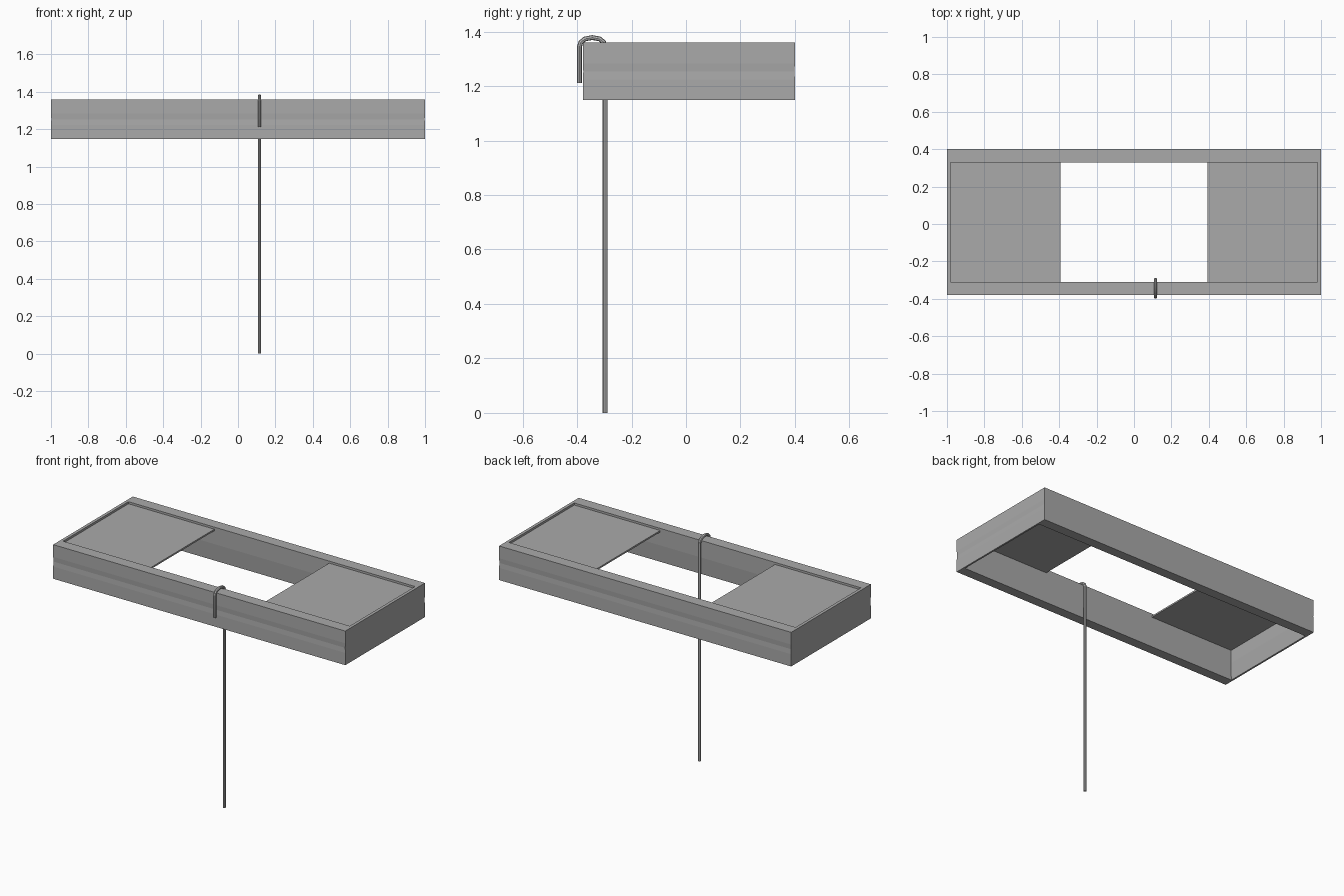
import bpy, bmesh
from mathutils import Vector

cube = bpy.data.objects.get("Cube")
if cube:
    bpy.data.objects.remove(cube, do_unlink=True)

# Main dimensions
X, Y0, Y1 = 1.0, -0.379, 0.40
WALL_X, WALL_Y = 0.019, 0.07
Z0, Z1 = 1.148, 1.359
MID = (Z0 + Z1) / 2
GROOVE, GROOVE_HALF = 0.002, 0.03
FLARE = 0.008
ROD_X, ROD_Y, HOOK_Y, ROD_R = 0.115, -0.297, -0.391, 0.009


def make_material(name, value):
    mat = bpy.data.materials.new(name)
    mat.use_nodes = True
    colour = (value, value, value, 1)
    mat.diffuse_color = colour
    mat.node_tree.nodes["Principled BSDF"].inputs["Base Color"].default_value = colour
    return mat


frame_grey = make_material("mid grey", 0.4)
rod_grey = make_material("light grey", 0.52)


def add_object(name, bm):
    bmesh.ops.recalc_face_normals(bm, faces=bm.faces)
    mesh = bpy.data.meshes.new(name)
    bm.to_mesh(mesh)
    bm.free()
    mesh.materials.append(frame_grey)
    obj = bpy.data.objects.new(name, mesh)
    bpy.context.collection.objects.link(obj)
    return obj


def rect_loop(bm, inset_x, inset_y, z):
    x, a, b = X - inset_x, Y0 + inset_y, Y1 - inset_y
    return [bm.verts.new(p) for p in ((-x, a, z), (x, a, z), (x, b, z), (-x, b, z))]


# Rectangular frame: a closed wall section with a shallow waist and a flared lower opening
section = [(0, 0, Z0), (0, 0, MID - GROOVE_HALF), (GROOVE, GROOVE, MID),
           (0, 0, MID + GROOVE_HALF), (0, 0, Z1),
           (WALL_X, WALL_Y, Z1), (WALL_X, WALL_Y, MID), (WALL_X - FLARE, WALL_Y - FLARE, Z0)]
bm = bmesh.new()
loops = [rect_loop(bm, *s) for s in section]
for i, low in enumerate(loops):
    high = loops[(i + 1) % len(loops)]
    for j in range(4):
        k = (j + 1) % 4
        bm.faces.new((low[j], low[k], high[k], high[j]))
add_object("frame", bm)

# Thin recessed panels at both ends
for side, name in ((-1, "right_panel"), (1, "left_panel")):
    bm = bmesh.new()
    bmesh.ops.create_cube(bm, size=1)
    inner, outer = 0.393, X - WALL_X
    size = Vector((outer - inner, Y1 - Y0 - 2 * WALL_Y, 0.01))
    bmesh.ops.scale(bm, vec=size, verts=bm.verts)
    bmesh.ops.translate(bm, vec=(side * (inner + outer) / 2, (Y0 + Y1) / 2, Z1 - 0.018), verts=bm.verts)
    add_object(name, bm)

# Hooked rod hanging over the front wall
path = [(HOOK_Y, 1.212), (HOOK_Y, 1.345), (-0.386, 1.361), (-0.371, 1.373), (-0.344, 1.378),
        (-0.317, 1.373), (-0.302, 1.361), (ROD_Y, 1.345), (ROD_Y, 0)]
curve = bpy.data.curves.new("hooked_rod", "CURVE")
curve.dimensions = "3D"
curve.bevel_depth = ROD_R
curve.bevel_resolution = 2
curve.use_fill_caps = True
spline = curve.splines.new("POLY")
spline.points.add(len(path) - 1)
for point, (y, z) in zip(spline.points, path):
    point.co = (ROD_X, y, z, 1)
curve.materials.append(rod_grey)
rod = bpy.data.objects.new("hooked_rod", curve)
bpy.context.collection.objects.link(rod)
bpy.ops.object.select_all(action="DESELECT")
rod.select_set(True)
bpy.context.view_layer.objects.active = rod
bpy.ops.object.convert(target="MESH")
bpy.ops.object.shade_smooth_by_angle()
